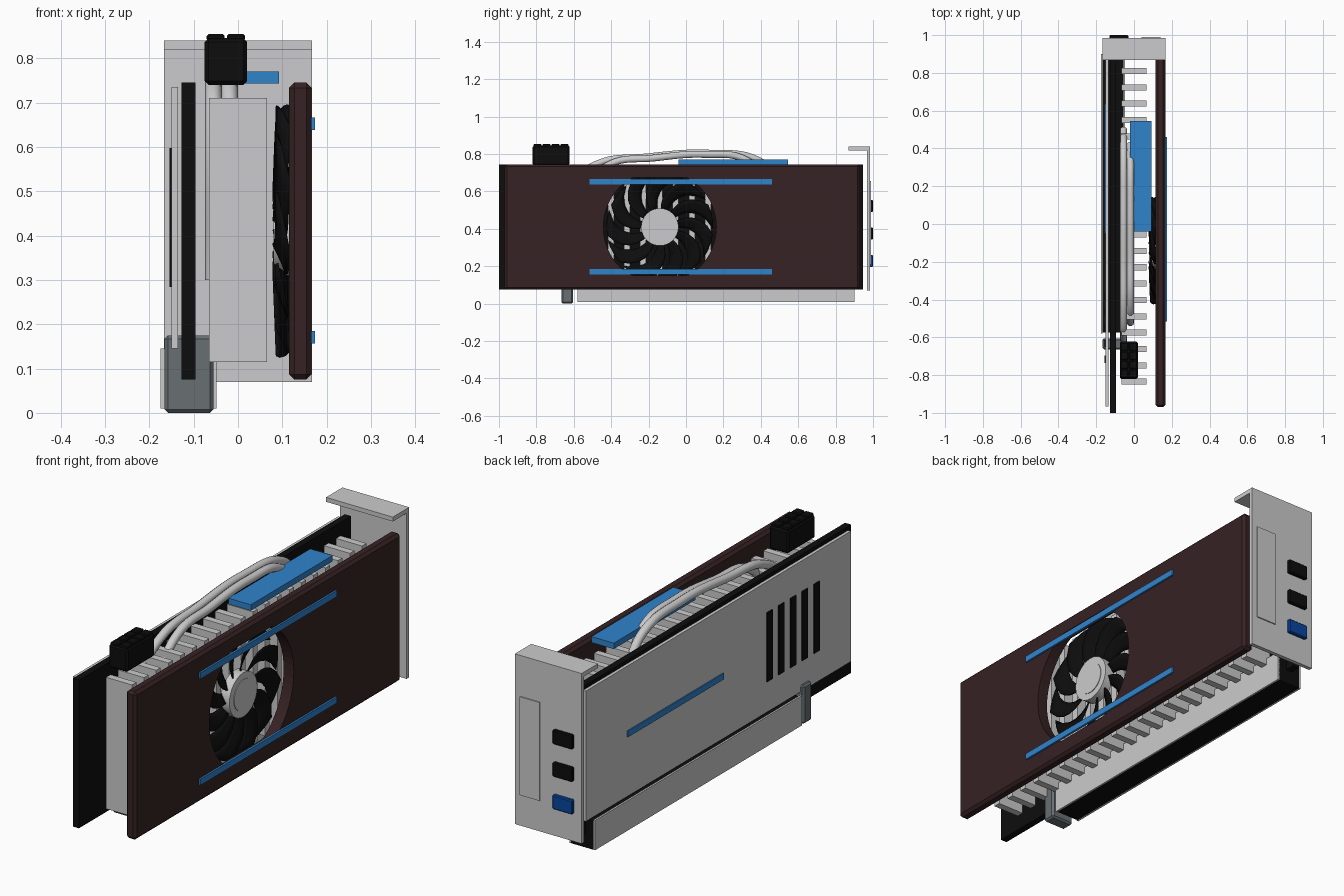
import bpy, bmesh, math
from mathutils import Vector

cube = bpy.data.objects.get("Cube")
if cube:
    bpy.data.objects.remove(cube, do_unlink=True)


def material(name, r, g, b):
    m = bpy.data.materials.new(name)
    m.use_nodes = True
    m.diffuse_color = (r, g, b, 1)
    m.node_tree.nodes["Principled BSDF"].inputs["Base Color"].default_value = (r, g, b, 1)
    return m


silver = material("silver", 0.6, 0.6, 0.61)
black = material("black", 0.004, 0.004, 0.004)
maroon = material("dark maroon", 0.038, 0.016, 0.017)
blue = material("bright blue", 0.03, 0.23, 0.6)
navy = material("deep blue", 0.002, 0.06, 0.35)
slate = material("slate grey", 0.14, 0.16, 0.17)


def finish(name, bm, mat):
    bmesh.ops.recalc_face_normals(bm, faces=bm.faces)
    mesh = bpy.data.meshes.new(name)
    bm.to_mesh(mesh)
    bm.free()
    mesh.materials.append(mat)
    ob = bpy.data.objects.new(name, mesh)
    bpy.context.collection.objects.link(ob)
    return ob


def box(name, x, y, z, mat, bevel=0):
    """Box from (low, high) ranges on each axis."""
    bm = bmesh.new()
    bmesh.ops.create_cube(bm, size=1)
    for v in bm.verts:
        v.co = [r[0] if c < 0 else r[1] for c, r in zip(v.co, (x, y, z))]
    ob = finish(name, bm, mat)
    if bevel:
        mod = ob.modifiers.new("bevel", "BEVEL")
        mod.width = bevel
        mod.segments = 1
    return ob


def prism(name, outline, x0, x1, mat):
    """Extrude a (y, z) outline along x."""
    bm = bmesh.new()
    face = bm.faces.new([bm.verts.new((x0, y, z)) for y, z in outline])
    new = bmesh.ops.extrude_face_region(bm, geom=[face])["geom"]
    bmesh.ops.translate(bm, vec=(x1 - x0, 0, 0),
                        verts=[v for v in new if isinstance(v, bmesh.types.BMVert)])
    return finish(name, bm, mat)


def circle(r, n):
    angles = [2 * math.pi * i / n for i in range(n)]
    return [(FAN_Y + r * math.cos(a), FAN_Z + r * math.sin(a)) for a in angles]


FAN_Y, FAN_Z = -0.14, 0.41

# Circuit board and backplate with vents and accent stripe
box("circuit_board", (-0.127, -0.096), (-1, 0.945), (0.075, 0.745), black)
box("backplate", (-0.15, -0.135), (-0.965, 0.93), (0.145, 0.735), silver)
for i in range(5):
    y = -0.38 - 0.084 * i
    box(f"backplate_vent_{i + 1}", (-0.155, -0.149), (y - 0.02, y + 0.02), (0.284, 0.597), black)
box("backplate_stripe", (-0.155, -0.149), (-0.05, 0.635), (0.415, 0.443), blue)

# Edge slot below the board, with its side plates and latch
box("slot_core", (-0.167, -0.055), (-0.575, 0.9), (0.01, 0.14), black)
for name, x in (("slot_plate_right", (-0.175, -0.166)), ("slot_plate_left", (-0.056, -0.048))):
    box(name, x, (-0.58, 0.9), (0.01, 0.145), silver)
box("slot_latch", (-0.166, -0.055), (-0.665, -0.605), (0, 0.175), slate, 0.008)

# Heatsink fins
FINS = 20
for i in range(FINS):
    y = -0.835 + 1.645 * i / (FINS - 1)
    box(f"heatsink_fin_{i + 1}", (-0.065, 0.065), (y - 0.016, y + 0.016), (0.115, 0.71), silver)


# Heat pipes arching over the fins
def heat_pipe(name, x, start, end, top):
    curve = bpy.data.curves.new(name, "CURVE")
    curve.dimensions = "3D"
    curve.bevel_depth = 0.019
    curve.bevel_resolution = 3
    curve.resolution_u = 8
    curve.use_fill_caps = True
    span = end - start
    path = [(start, 0.3), (start, 0.65), (start + 0.1 * span, 0.745),
            (start + 0.35 * span, top - 0.02), (start + 0.65 * span, top),
            (start + 0.9 * span, 0.765), (end, 0.65)]
    s = curve.splines.new("BEZIER")
    s.bezier_points.add(len(path) - 1)
    for p, (y, z) in zip(s.bezier_points, path):
        p.co = (x, y, z)
        p.handle_left_type = p.handle_right_type = "AUTO"
    ob = bpy.data.objects.new(name, curve)
    bpy.context.collection.objects.link(ob)
    curve.materials.append(silver)


heat_pipe("heat_pipe_outer", -0.055, -0.59, 0.5, 0.805)
heat_pipe("heat_pipe_inner", -0.019, -0.5, 0.42, 0.798)

# Power connector: body with a grid of raised sockets
box("power_connector", (-0.075, 0.02), (-0.82, -0.622), (0.74, 0.845), black, 0.008)
for i in range(4):
    for j in range(2):
        x, y = -0.071 + 0.046 * j, -0.815 + 0.048 * i
        box(f"power_socket_{i + 1}_{j + 1}", (x, x + 0.041), (y, y + 0.043),
            (0.84, 0.854), black, 0.004)

# Top accent plate
box("top_plate", (-0.02, 0.092), (-0.04, 0.545), (0.743, 0.77), blue)

# Shroud with a round opening that is flattened above and below
shroud = box("shroud", (0.115, 0.166), (-0.97, 0.93), (0.075, 0.745), maroon, 0.012)
opening = [(y, max(0.15, min(0.675, z))) for y, z in circle(0.302, 64)]
cutter = prism("shroud_opening_cutter", opening, 0.05, 0.25, maroon)
cutter.hide_render = True
cutter.hide_viewport = True
cut = shroud.modifiers.new("opening", "BOOLEAN")
cut.object = cutter
cut.operation = "DIFFERENCE"
cut.solver = "EXACT"
for name, z in (("upper", 0.652), ("lower", 0.171)):
    box(f"shroud_stripe_{name}", (0.164, 0.174), (-0.515, 0.46), (z - 0.014, z + 0.014), blue)

# Fan: hub, raised cap and swept blades
prism("fan_hub", circle(0.1, 32), 0.08, 0.125, silver)
prism("fan_cap", circle(0.07, 32), 0.124, 0.128, silver)
BLADES, RINGS, CHORD = 11, 7, 4
bm = bmesh.new()
for b in range(BLADES):
    rows = []
    for i in range(RINGS):
        t = i / (RINGS - 1)
        r = 0.09 + 0.195 * t
        row = []
        for j in range(CHORD):
            u = j / (CHORD - 1)
            a = 2 * math.pi * b / BLADES - 0.6 * t * t + (0.36 + 0.1 * t) * u
            x = 0.08 + 0.008 * t + 0.026 * u
            row.append(bm.verts.new((x, FAN_Y + r * math.cos(a), FAN_Z + r * math.sin(a))))
        rows.append(row)
    for p, q in zip(rows, rows[1:]):
        for j in range(CHORD - 1):
            bm.faces.new((p[j], p[j + 1], q[j + 1], q[j]))
blades = finish("fan_blades", bm, black)
thick = blades.modifiers.new("thickness", "SOLIDIFY")
thick.thickness = 0.006
thick.offset = 0

# Mounting bracket with folded flange, inset panel and ports
box("bracket", (-0.167, 0.167), (0.967, 0.985), (0.07, 0.84), silver)
box("bracket_flange", (-0.167, 0.167), (0.868, 0.967), (0.82, 0.84), silver)
box("bracket_panel", (0.04, 0.14), (0.984, 0.99), (0.21, 0.655), silver)
for i, mat in enumerate((navy, black, black)):
    z = 0.228 + 0.147 * i
    box(f"port_{i + 1}", (-0.13, -0.03), (0.98, 1.0), (z - 0.032, z + 0.032), mat, 0.004)

# Smooth the round parts only
bpy.ops.object.select_all(action="DESELECT")
for name in ("fan_hub", "fan_cap", "fan_blades"):
    ob = bpy.data.objects[name]
    ob.select_set(True)
    bpy.context.view_layer.objects.active = ob
bpy.ops.object.shade_smooth_by_angle(angle=math.radians(35))
